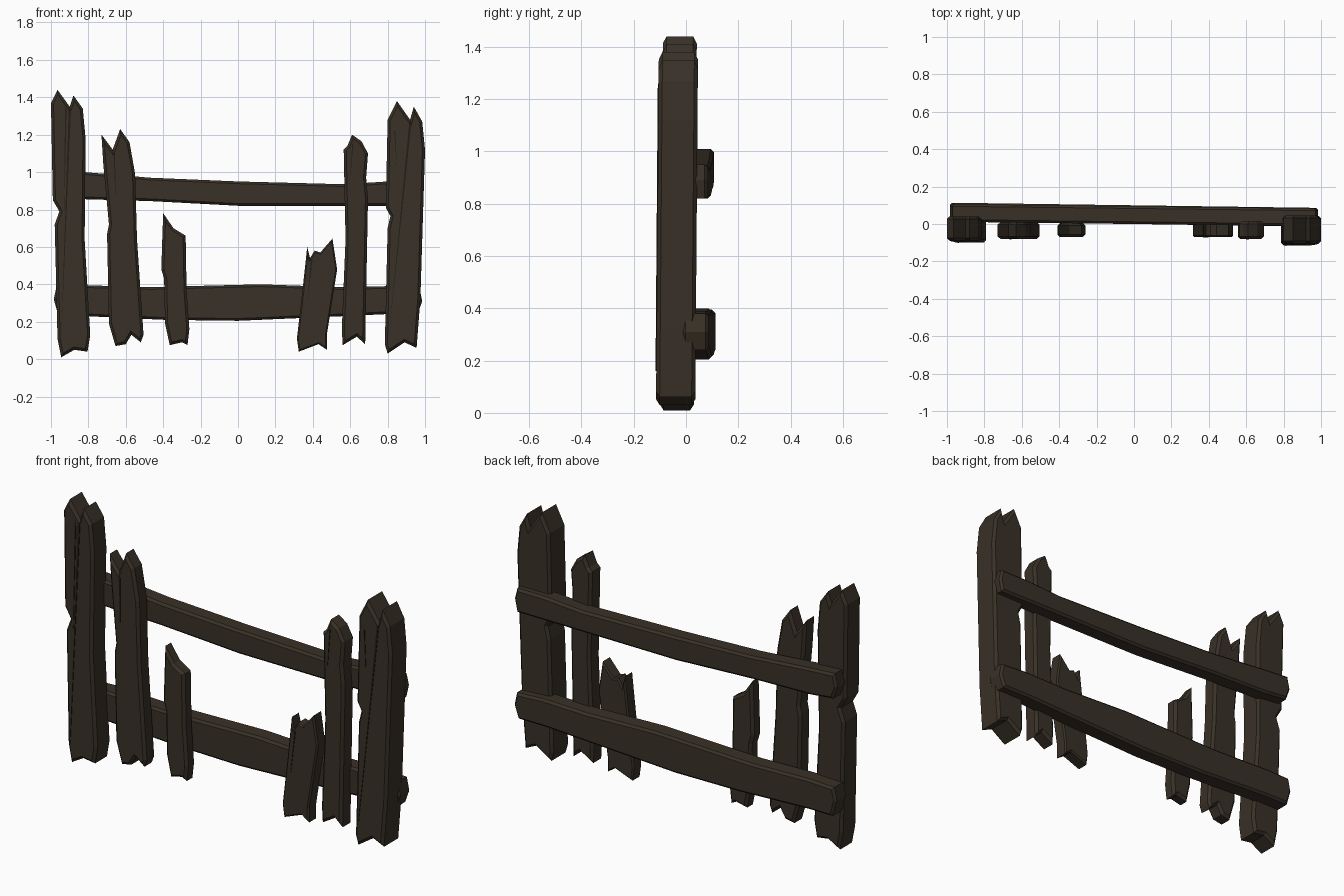
import bpy
import bmesh

default_cube = bpy.data.objects.get("Cube")
if default_cube:
    bpy.data.objects.remove(default_cube, do_unlink=True)


def make_material(name, colour):
    material = bpy.data.materials.new(name)
    material.use_nodes = True
    material.diffuse_color = colour
    shader = material.node_tree.nodes["Principled BSDF"]
    shader.inputs["Base Color"].default_value = colour
    shader.inputs["Roughness"].default_value = 0.9
    return material


weathered_wood = make_material("weathered dark wood", (.040, .030, .020, 1))
crack_shadow = make_material("deep wood crack", (.016, .012, .008, 1))


def plank(name, outline, front, back, chamfer=.014, lean=0, skew=0, material=weathered_wood):
    """Extrude a front outline (x, z) from y=front to y=back and chamfer its rims."""
    bm = bmesh.new()
    rims = []
    for depth in (front, back):
        verts = [bm.verts.new((x, depth + lean * z + skew * x, z)) for x, z in outline]
        rims.append(verts)
        bm.faces.new(verts)
    count = len(outline)
    for i in range(count):
        j = (i + 1) % count
        bm.faces.new((rims[0][i], rims[0][j], rims[1][j], rims[1][i]))
    bmesh.ops.recalc_face_normals(bm, faces=bm.faces[:])
    if chamfer:
        rim_edges = [e for e in bm.edges
                     if all(v in rims[0] for v in e.verts) or all(v in rims[1] for v in e.verts)]
        bmesh.ops.bevel(bm, geom=rim_edges, offset=chamfer, segments=1,
                        affect='EDGES', clamp_overlap=True)
    mesh = bpy.data.meshes.new(name)
    bm.to_mesh(mesh)
    bm.free()
    mesh.materials.append(material)
    obj = bpy.data.objects.new(name, mesh)
    bpy.context.scene.collection.objects.link(obj)
    return obj


def crack(name, top, bottom, width, front, lean=0, skew=0):
    """A thin dark splinter lying on the front of a plank, tapering to its second end."""
    (xa, za), (xb, zb) = top, bottom
    upright = abs(za - zb) > abs(xa - xb)
    dx, dz = (width, 0) if upright else (0, width)
    outline = [(xa, za), (xa + dx, za + dz), (xb, zb)]
    plank(name, outline, front - .003, front + .004, chamfer=0,
          lean=lean, skew=skew, material=crack_shadow)


# Tall split end posts
plank("right_post", [
    (-1, 1.37), (-.965, 1.44), (-.90, 1.35), (-.88, 1.41), (-.83, 1.34),
    (-.815, 1.18), (-.82, .64), (-.79, .13), (-.805, .04), (-.875, .05),
    (-.945, .01), (-.965, .11), (-.98, .72), (-.955, .79), (-.99, .85),
], front=-.10, back=.03, lean=.008)
plank("left_post", [
    (.85, 1.38), (.92, 1.28), (.94, 1.35), (.985, 1.27), (1, 1.12),
    (.975, .32), (.955, .06), (.89, .09), (.80, .03), (.785, .08),
    (.80, .70), (.815, .765), (.79, .81), (.80, 1.28),
], front=-.115, back=.035, lean=.008)

# Medium pickets
plank("right_picket", [
    (-.73, 1.2), (-.67, 1.12), (-.63, 1.23), (-.58, 1.16), (-.55, .99),
    (-.54, .64), (-.505, .13), (-.52, .09), (-.57, .13), (-.60, .08),
    (-.655, .07), (-.69, .19), (-.70, .67), (-.69, .72), (-.72, 1.04),
], front=-.08, back=.01)
plank("left_picket", [
    (.565, 1.12), (.585, 1.14), (.61, 1.2), (.66, 1.165), (.695, 1.1),
    (.685, .97), (.695, .86), (.68, .08), (.635, .12), (.56, .075),
    (.555, .16), (.575, .64),
], front=-.08, back=.015)

# Short broken pickets
plank("right_broken_picket", [
    (-.40, .78), (-.345, .70), (-.28, .66), (-.275, .37), (-.26, .16),
    (-.27, .075), (-.30, .09), (-.365, .075), (-.39, .19), (-.395, .43),
    (-.41, .48), (-.405, .64),
], front=-.07, back=.005)
plank("left_broken_picket", [
    (.37, .60), (.385, .54), (.41, .58), (.44, .57), (.505, .645),
    (.53, .48), (.475, .13), (.475, .05), (.43, .08), (.325, .04),
    (.315, .11), (.345, .37),
], front=-.07, back=.005, chamfer=.01)

# Sagging rails behind the pickets
plank("upper_rail", [
    (-.97, 1.01), (-.82, 1), (-.47, .97), (0, .95), (.57, .935), (.80, .95),
    (.97, .95), (.985, .89), (.97, .82), (.80, .82), (0, .82),
    (-.47, .845), (-.82, .855), (-.96, .87), (-.985, .94),
], front=0, back=.095, chamfer=.012, skew=-.012)
plank("lower_rail", [
    (-.97, .39), (-.82, .395), (-.47, .385), (.12, .40), (.54, .385), (.80, .39),
    (.97, .38), (.985, .31), (.96, .24), (.78, .24), (.57, .23), (0, .205),
    (-.39, .21), (-.82, .23), (-.96, .23), (-.985, .32),
], front=0, back=.1, chamfer=.012, skew=-.014)

# Splits running down the posts and pickets
crack("right_post_long_crack", (-.905, 1.33), (-.945, .12), .012, front=-.10, lean=.008)
crack("right_post_short_crack", (-.925, 1.34), (-.93, .75), .008, front=-.10, lean=.008)
crack("left_post_long_crack", (.915, 1.26), (.81, .16), .012, front=-.115, lean=.008)
crack("left_post_short_crack", (.835, 1.22), (.85, 1.02), .006, front=-.115, lean=.008)
crack("right_picket_crack", (-.665, 1.1), (-.655, .85), .008, front=-.08)
crack("left_picket_crack", (.61, 1.15), (.60, .95), .006, front=-.08)
crack("left_broken_picket_crack", (.39, .53), (.37, .3), .008, front=-.07)
